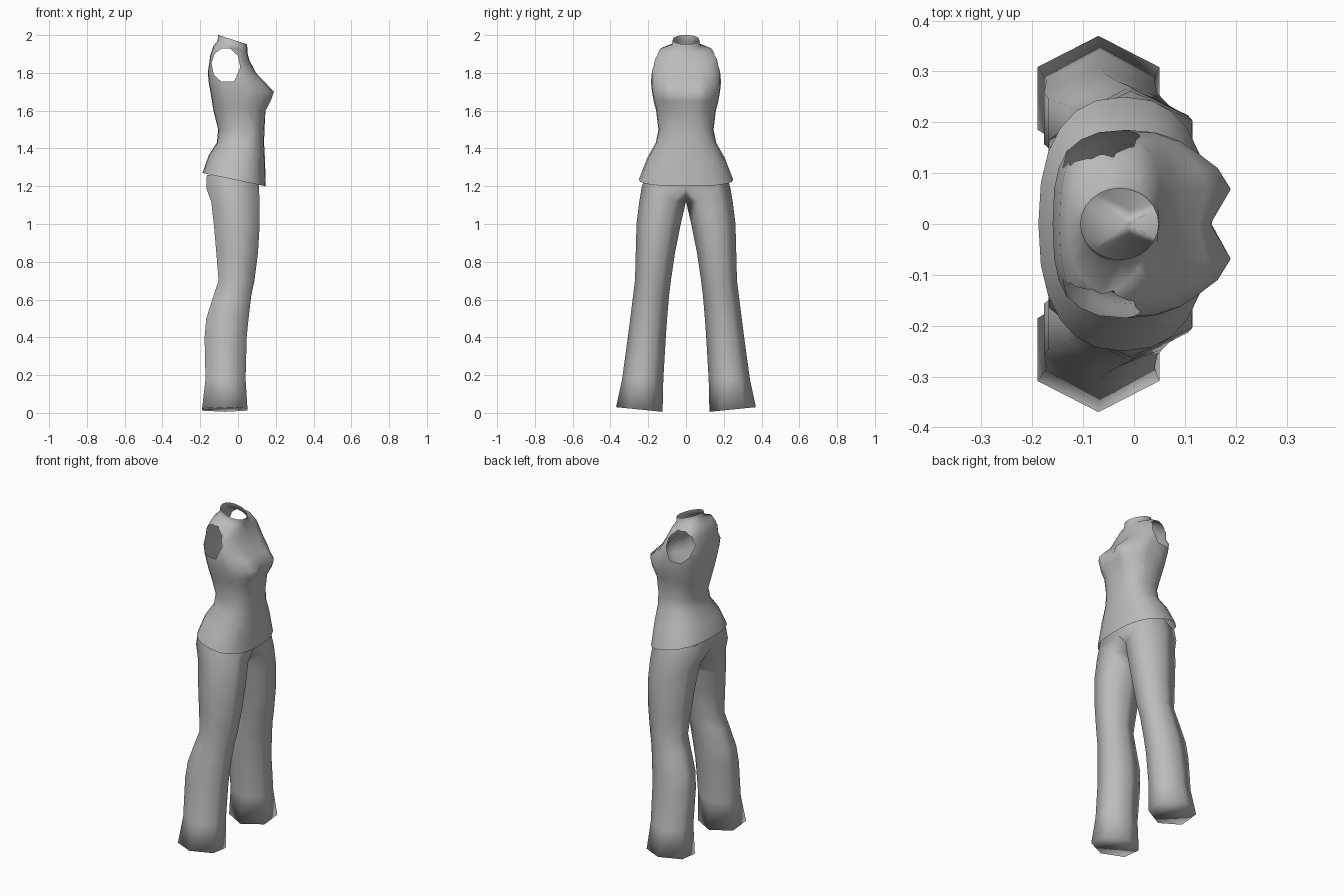
import bpy, bmesh, math
from mathutils import Vector

if "Cube" in bpy.data.objects:
    bpy.data.objects.remove(bpy.data.objects["Cube"])

grey = bpy.data.materials.new("cloth_grey")
grey.diffuse_color = (0.5, 0.5, 0.5, 1)
grey.use_nodes = True
grey.node_tree.nodes["Principled BSDF"].inputs["Base Color"].default_value = grey.diffuse_color


def loft(bm, rings):
    """Skin a list of equally sized closed point rings."""
    loops = [[bm.verts.new(p) for p in r] for r in rings]
    n = len(rings[0])
    for a, b in zip(loops, loops[1:]):
        for i in range(n):
            j = (i + 1) % n
            bm.faces.new((a[i], a[j], b[j], b[i]))
    return loops


def finish(name, bm):
    bmesh.ops.recalc_face_normals(bm, faces=bm.faces)
    for f in bm.faces:
        f.smooth = True
    me = bpy.data.meshes.new(name)
    bm.to_mesh(me)
    bm.free()
    me.materials.append(grey)
    ob = bpy.data.objects.new(name, me)
    bpy.context.collection.objects.link(ob)
    return ob


# --- Sleeveless top: height, back x, front x, half width, squareness, forward tilt
TOP = [
    (1.976, -.105, .048, .070, 2.0, .32),
    (1.945, -.108, .050, .076, 2.0, .32),
    (1.925, -.130, .050, .140, 2.2, .20),
    (1.880, -.147, .060, .174, 2.6, .12),
    (1.800, -.160, .095, .184, 2.8, 0),
    (1.750, -.155, .125, .185, 2.8, 0),
    (1.700, -.146, .146, .180, 2.8, 0),
    (1.650, -.138, .150, .171, 2.7, 0),
    (1.600, -.130, .145, .158, 2.5, 0),
    (1.500, -.105, .140, .146, 2.4, 0),
    (1.430, -.112, .138, .160, 2.4, 0),
    (1.350, -.155, .143, .205, 2.4, .1),
    (1.235, -.188, .147, .250, 2.4, .21),
]


def torso_ring(z, back, front, half, n, tilt, sides=24):
    cx, rx = (back + front) / 2, (front - back) / 2
    pts = []
    for i in range(sides):
        a = 2 * math.pi * i / sides
        c, s = math.cos(a), math.sin(a)
        x = cx + rx * math.copysign(abs(c) ** (2 / n), c)
        y = half * math.copysign(abs(s) ** (2 / n), s)
        zz = z - tilt * (x - cx)
        if c > 0:  # bust
            x += .05 * math.exp(-((abs(y) - .078) / .05) ** 2 - ((zz - 1.695) / .06) ** 2)
        pts.append((x, y, zz))
    return pts


bm = bmesh.new()
loft(bm, [torso_ring(*r) for r in TOP])

# Arm holes: cut the outline through the side faces, then drop the inside
HOLE = [(-.14, 1.85), (-.125, 1.9), (-.085, 1.93), (-.04, 1.928), (0, 1.89),
        (.012, 1.83), (-.02, 1.755), (-.09, 1.755), (-.128, 1.79)]
inside = [f for f in bm.faces if abs(f.calc_center_median().y) > .09]
for (x0, z0), (x1, z1) in zip(HOLE, HOLE[1:] + HOLE[:1]):
    p, out = Vector((x0, 0, z0)), Vector((z0 - z1, 0, x1 - x0))
    geom = set(inside)
    for f in inside:
        geom.update(f.verts)
        geom.update(f.edges)
    res = bmesh.ops.bisect_plane(bm, geom=list(geom), dist=1e-5, plane_co=p, plane_no=out)
    faces = {g for g in res["geom"] if isinstance(g, bmesh.types.BMFace)}
    inside = [f for f in faces if (f.calc_center_median() - p).dot(out) < 0]
bmesh.ops.delete(bm, geom=inside, context='FACES')
finish("sleeveless_top", bm)

# --- Trousers: height, back x, front x, inner y, outer y (six-sided legs)
LEG = [
    (1.120, -.142, .113, .000, .247),
    (1.000, -.128, .115, .028, .262),
    (.850, -.115, .106, .058, .266),
    (.700, -.103, .087, .080, .270),
    (.620, -.130, .070, .090, .280),
    (.500, -.168, .056, .100, .295),
    (.400, -.177, .046, .107, .308),
    (.180, -.172, .040, .120, .338),
    (.018, -.190, .050, .124, .370),
]


def leg_ring(z, back, front, inner, outer):
    cx, cy, ry = (back + front) / 2, (inner + outer) / 2, (outer - inner) / 2
    tilt = .1 if z < .1 else 0
    shape = [(cx, outer), (front, cy + .5 * ry), (front, cy - .5 * ry),
             (cx, inner), (back, cy - .5 * ry), (back, cy + .5 * ry)]
    return [(x, y, z + tilt * (y - cy)) for x, y in shape]


def hip_ring(z, back, front, outer):
    # inner points meet on the centre line, the middle one at the crotch
    return [(-.03, outer, z), (front, outer * .7, z), (front, 0, z),
            (-.0145, 0, 1.12), (back, 0, z), (back, outer * .7, z)]


bm = bmesh.new()
loops = loft(bm, [hip_ring(1.26, -.165, .105, .215), hip_ring(1.19, -.168, .112, .235)]
             + [leg_ring(*r) for r in LEG])
bm.faces.new(loops[-1])
bmesh.ops.remove_doubles(bm, verts=bm.verts, dist=1e-4)
middle = [f for f in bm.faces if all(abs(v.co.y) < 1e-4 for v in f.verts)]
bmesh.ops.delete(bm, geom=middle, context='FACES')
trousers = finish("trousers", bm)
mirror = trousers.modifiers.new("mirror", 'MIRROR')
mirror.use_axis = (False, True, False)
